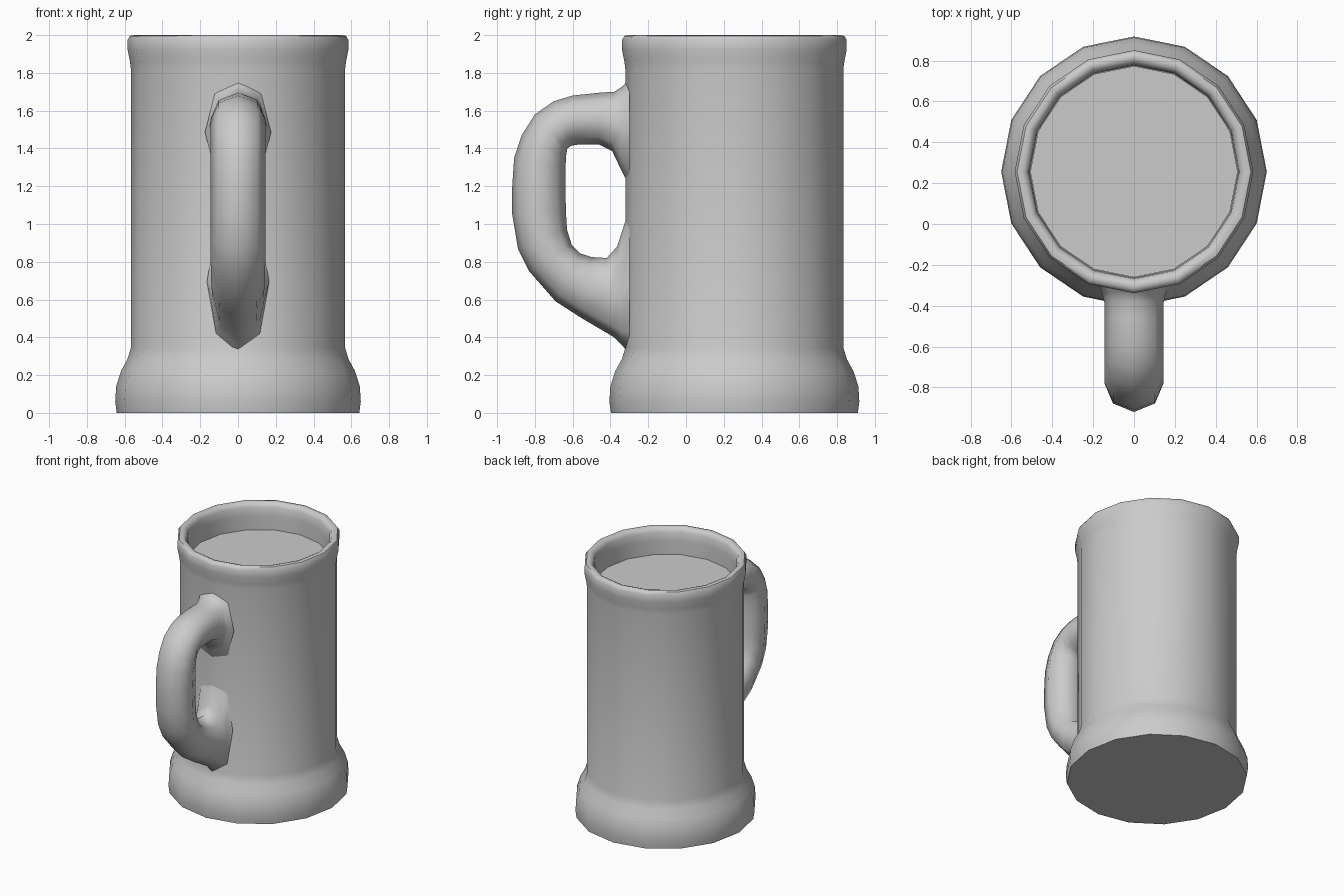
import bpy, bmesh, math

if "Cube" in bpy.data.objects:
    bpy.data.objects.remove(bpy.data.objects["Cube"])

SIDES = 16
CENTRE_Y = 0.256
STRETCH_Y = 1.018

grey = bpy.data.materials.new("plain grey")
grey.diffuse_color = (0.6, 0.6, 0.6, 1)
grey.use_nodes = True
grey.node_tree.nodes["Principled BSDF"].inputs["Base Color"].default_value = grey.diffuse_color


def build(name, rings, angle, cap_start=True, cap_end=True):
    """Skin a list of point rings into one smooth object."""
    bm = bmesh.new()
    loops = [[bm.verts.new(p) for p in ring] for ring in rings]
    n = len(loops[0])
    for a, b in zip(loops, loops[1:]):
        for i in range(n):
            j = (i + 1) % n
            bm.faces.new((a[i], a[j], b[j], b[i]))
    if cap_start:
        bm.faces.new(loops[0][::-1])
    if cap_end:
        bm.faces.new(loops[-1])
    bmesh.ops.recalc_face_normals(bm, faces=bm.faces)
    mesh = bpy.data.meshes.new(name)
    bm.to_mesh(mesh)
    bm.free()
    mesh.materials.append(grey)
    obj = bpy.data.objects.new(name, mesh)
    bpy.context.collection.objects.link(obj)
    bpy.ops.object.select_all(action='DESELECT')
    obj.select_set(True)
    bpy.context.view_layer.objects.active = obj
    bpy.ops.object.shade_smooth_by_angle(angle=math.radians(angle))
    return obj


def circle(r, z):
    steps = [2 * math.pi * i / SIDES for i in range(SIDES)]
    return [(r * math.cos(t), CENTRE_Y + STRETCH_Y * r * math.sin(t), z) for t in steps]


# Mug: flared foot, straight wall, rolled rim, inside wall
profile = [(0.642, 0.0), (0.65, 0.06), (0.645, 0.14), (0.62, 0.22), (0.585, 0.285),
           (0.567, 0.345), (0.567, 1.82), (0.572, 1.86), (0.584, 1.92), (0.584, 1.975),
           (0.572, 1.996), (0.55, 2.0), (0.53, 1.993), (0.515, 1.965), (0.51, 1.90), (0.51, 1.76)]
build("mug_body", [circle(r, z) for r, z in profile], 50)

# Flat fill inside the rim
build("drink_surface", [circle(0.508, 1.77), circle(0.508, 1.79)], 30)

# Handle stations: outer y, outer z, inner y, inner z, half width
stations = [
    (-.30, 1.77, -.30, 1.20, .175), (-.335, 1.73, -.345, 1.29, .155),
    (-.38, 1.70, -.39, 1.385, .145), (-.46, 1.695, -.46, 1.42, .145),
    (-.60, 1.68, -.575, 1.42, .145), (-.70, 1.65, -.605, 1.415, .145),
    (-.80, 1.58, -.628, 1.40, .145), (-.87, 1.47, -.635, 1.36, .145),
    (-.91, 1.35, -.638, 1.29, .145), (-.92, 1.20, -.638, 1.20, .145),
    (-.92, 1.05, -.636, 1.07, .145), (-.89, .87, -.63, .97, .145),
    (-.83, .75, -.605, .89, .145), (-.69, .59, -.56, .845, .143),
    (-.55, .50, -.50, .825, .14), (-.38, .40, -.42, .82, .135),
    (-.34, .36, -.365, .88, .145), (-.30, .31, -.30, 1.08, .165)]


def section(oy, oz, iy, iz, w):
    cy, cz, hy, hz = (oy + iy) / 2, (oz + iz) / 2, (oy - iy) / 2, (oz - iz) / 2
    steps = [math.pi * i / 4 for i in range(8)]
    return [(w * math.sin(t), cy + hy * math.cos(t), cz + hz * math.cos(t)) for t in steps]


build("handle", [section(*s) for s in stations], 80)
